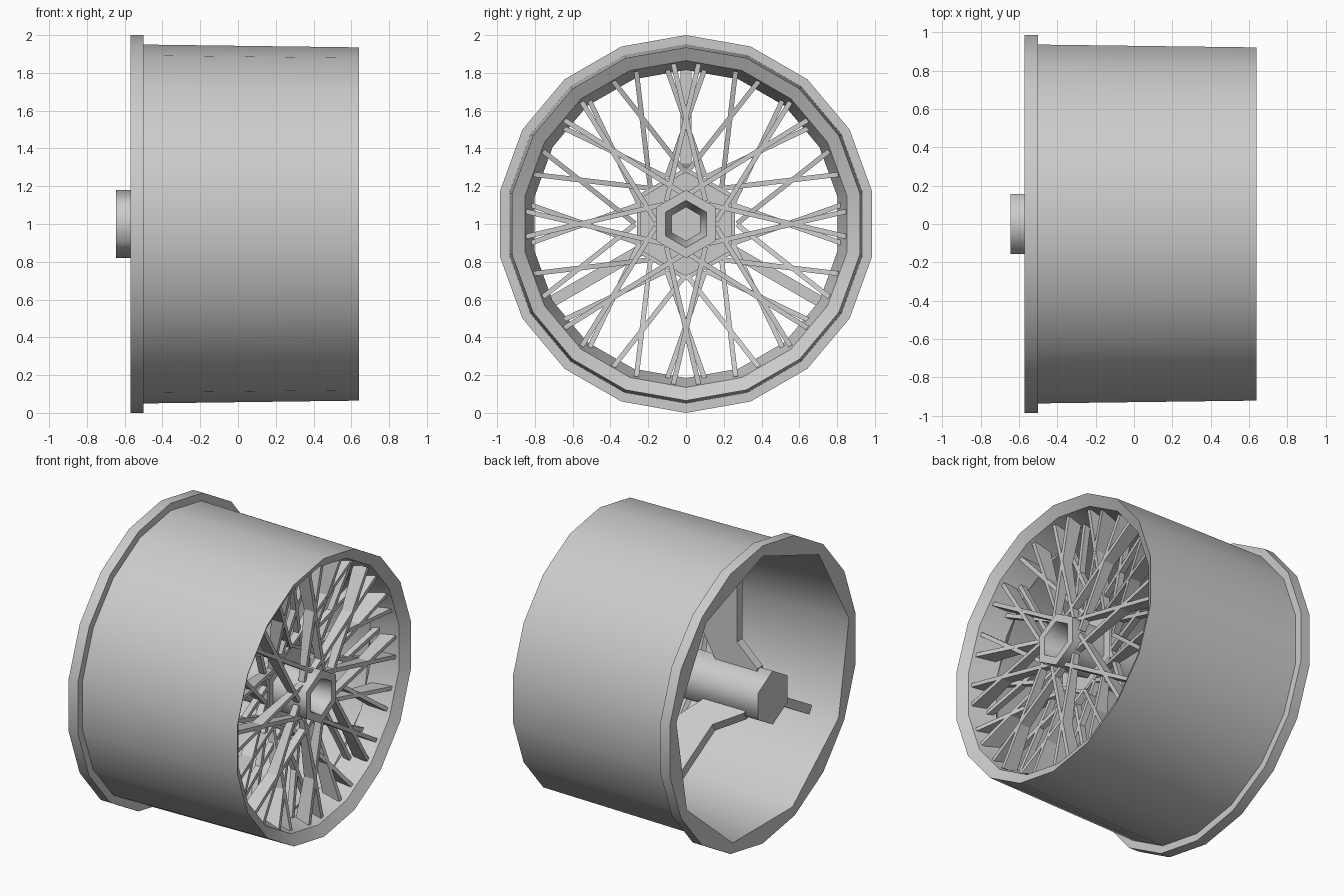
import bpy, bmesh, math
from mathutils import Vector

cube = bpy.data.objects.get("Cube")
if cube:
    bpy.data.objects.remove(cube, do_unlink=True)

grey = bpy.data.materials.new("plain_grey")
grey.use_nodes = True
COLOUR = (0.6, 0.6, 0.6, 1)
grey.diffuse_color = COLOUR
grey.node_tree.nodes["Principled BSDF"].inputs["Base Color"].default_value = COLOUR


def polar(x, r, deg):
    """Point around the axle; angle measured from the top towards +y."""
    a = math.radians(deg)
    return Vector((x, r * math.sin(a), 1 + r * math.cos(a)))


def finish(name, bm, smooth=0):
    bmesh.ops.recalc_face_normals(bm, faces=bm.faces)
    mesh = bpy.data.meshes.new(name)
    bm.to_mesh(mesh)
    bm.free()
    mesh.materials.append(grey)
    obj = bpy.data.objects.new(name, mesh)
    bpy.context.collection.objects.link(obj)
    if smooth:
        bpy.ops.object.select_all(action="DESELECT")
        obj.select_set(True)
        bpy.context.view_layer.objects.active = obj
        bpy.ops.object.shade_smooth_by_angle(angle=math.radians(smooth))


def lathe(name, profile, sides, closed=True, smooth=0):
    """Profile rows: x, radius, and optionally the radius of every second corner."""
    bm = bmesh.new()
    rings = []
    for x, *radii in profile:
        rings.append([bm.verts.new(polar(x, radii[i % len(radii)], i * 360 / sides))
                      for i in range(sides)])
    pairs = list(zip(rings, rings[1:]))
    if closed:
        pairs.append((rings[-1], rings[0]))
    else:
        bm.faces.new(rings[0])
        bm.faces.new(rings[-1])
    for a, b in pairs:
        for i in range(sides):
            j = (i + 1) % sides
            bm.faces.new((a[i], a[j], b[j], b[i]))
    finish(name, bm, smooth)


def add_prism(bm, near, far):
    """Solid between two matching outlines."""
    a = [bm.verts.new(p) for p in near]
    b = [bm.verts.new(p) for p in far]
    bm.faces.new(a)
    bm.faces.new(b)
    for i in range(len(a)):
        j = (i + 1) % len(a)
        bm.faces.new((a[i], a[j], b[j], b[i]))


def add_spoke(bm, root, tip, root_depth, tip_depth):
    """Thin bar, deeper at the tip than at the root."""
    across = (tip - root).cross(Vector((1, 0, 0))).normalized() * 0.013

    def section(p, depth):
        back = Vector((-depth, 0, 0))
        return [p - across, p + across, p + across + back, p - across + back]
    add_prism(bm, section(root, root_depth), section(tip, tip_depth))


# Rim barrel: eighteen sides outside, bevelled front lip, nine-sided cavity behind it
flat = math.cos(math.radians(20))
rim = [(-0.57, 1), (-0.5, 1), (-0.5, 0.95), (0.64, 0.935), (0.6, 0.865), (0.42, 0.815)]
rim += [(x, r, r * flat) for x, r in [(0.4, 0.87), (-0.57, 0.93)]]
lathe("rim", rim, 18, smooth=42)

# Six-sided hub with a tapered hollow front, and the collar around it
lathe("hub", [(-0.645, 0.18), (0.62, 0.18), (0.62, 0.125), (0.45, 0.09)], 6,
      closed=False, smooth=65)
lathe("hub_collar", [(0.32, 0.17), (0.32, 0.3), (0.4, 0.3),
                     (0.4, 0.275), (0.37, 0.275), (0.37, 0.17)], 6)

# Crossed spoke pairs: all reach the deeper collar, every second pair also the hub front
front, rear = bmesh.new(), bmesh.new()
for k in range(16):
    mid = k * 22.5
    for side in (-1, 1):
        tip = polar(0.58, 0.85, mid + side * 4.5)
        collar_root = polar(0.4, 0.27, mid - side * 22)
        if k % 2:
            add_spoke(rear, collar_root, tip, 0.04, 0.12)
        else:
            add_spoke(front, polar(0.57, 0.16, mid - side * 40), tip, 0.04, 0.1)
            add_spoke(rear, collar_root, polar(0.48, 0.83, mid + side * 7), 0.04, 0.04)
finish("front_spokes", front)
finish("rear_spokes", rear)

# Three bent support plates between hub and rim
bm = bmesh.new()
outline = [(-0.55, 0.14), (-0.55, 0.18), (-0.4, 0.32), (-0.4, 0.87),
           (-0.15, 0.84), (-0.15, 0.32), (-0.25, 0.14)]
for deg in (0, 120, 240):
    sideways = (polar(0, 1, deg + 90) - polar(0, 0, 0)) * 0.03
    add_prism(bm, [polar(x, r, deg) - sideways for x, r in outline],
              [polar(x, r, deg) + sideways for x, r in outline])
finish("support_plates", bm)
